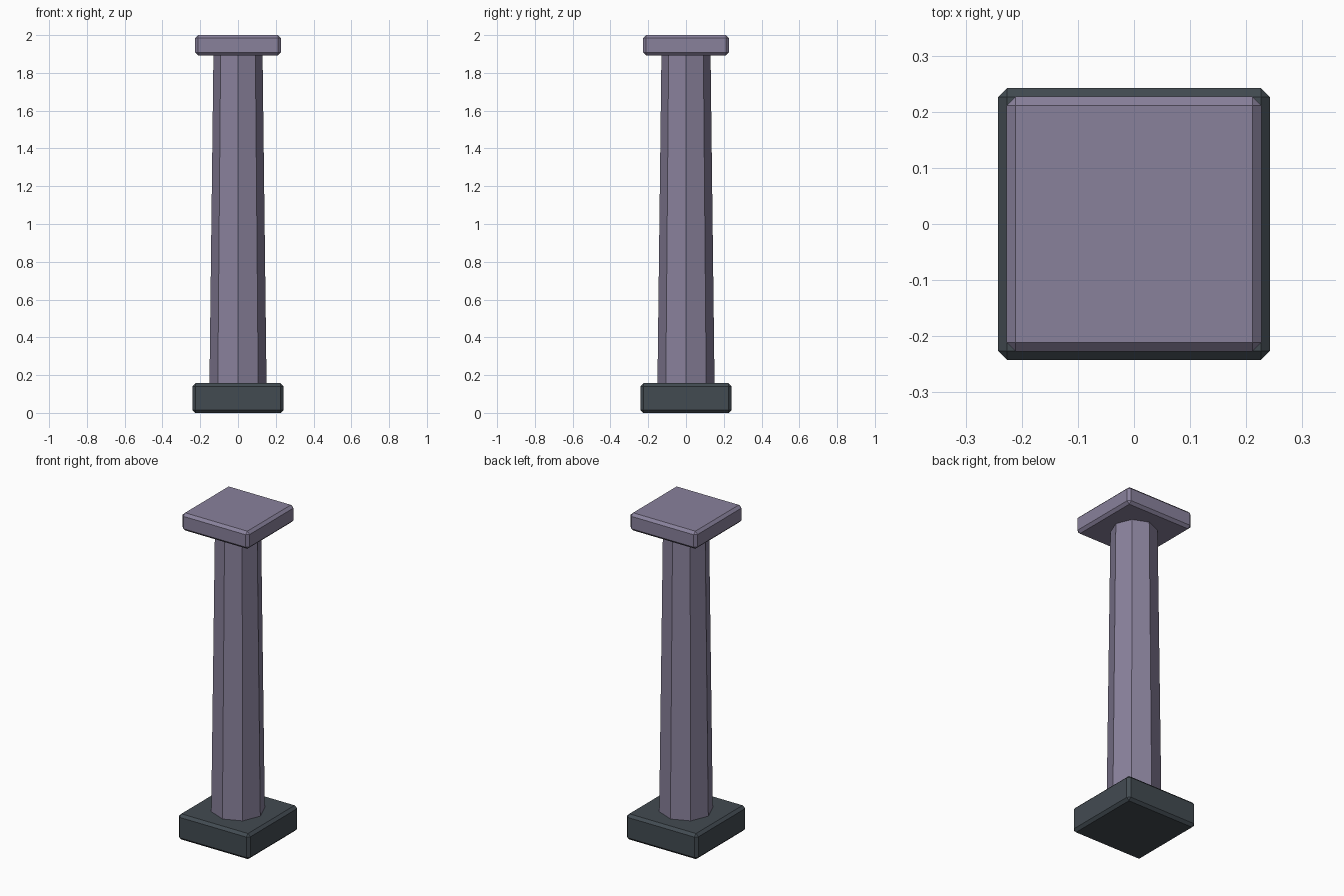
import bpy

if "Cube" in bpy.data.objects:
    bpy.data.objects.remove(bpy.data.objects["Cube"])


def material(name, rgb):
    mat = bpy.data.materials.new(name)
    mat.diffuse_color = (*rgb, 1)
    mat.use_nodes = True
    mat.node_tree.nodes["Principled BSDF"].inputs["Base Color"].default_value = mat.diffuse_color
    return mat


def slab(name, half, z0, z1, bevel, mat):
    bpy.ops.mesh.primitive_cube_add(size=1, location=(0, 0, (z0 + z1) / 2))
    ob = bpy.context.object
    ob.name = name
    ob.scale = (2 * half, 2 * half, z1 - z0)
    bpy.ops.object.transform_apply(location=False, rotation=False, scale=True)
    mod = ob.modifiers.new("chamfer", 'BEVEL')
    mod.width = bevel
    mod.segments = 1
    ob.data.materials.append(mat)
    return ob


stone = material("pale_stone", (0.25, 0.22, 0.33))
dark = material("dark_stone", (0.055, 0.07, 0.083))

# Square base and cap with chamfered edges
slab("base", 0.242, 0.0, 0.157, 0.016, dark)
slab("cap", 0.227, 1.892, 2.0, 0.016, stone)

# Tapered octagonal shaft, running into the base and cap
z0, z1 = 0.002, 1.9
bpy.ops.mesh.primitive_cone_add(vertices=8, radius1=0.153, radius2=0.13,
                                depth=z1 - z0, location=(0, 0, (z0 + z1) / 2))
shaft = bpy.context.object
shaft.name = "shaft"
shaft.data.materials.append(stone)
